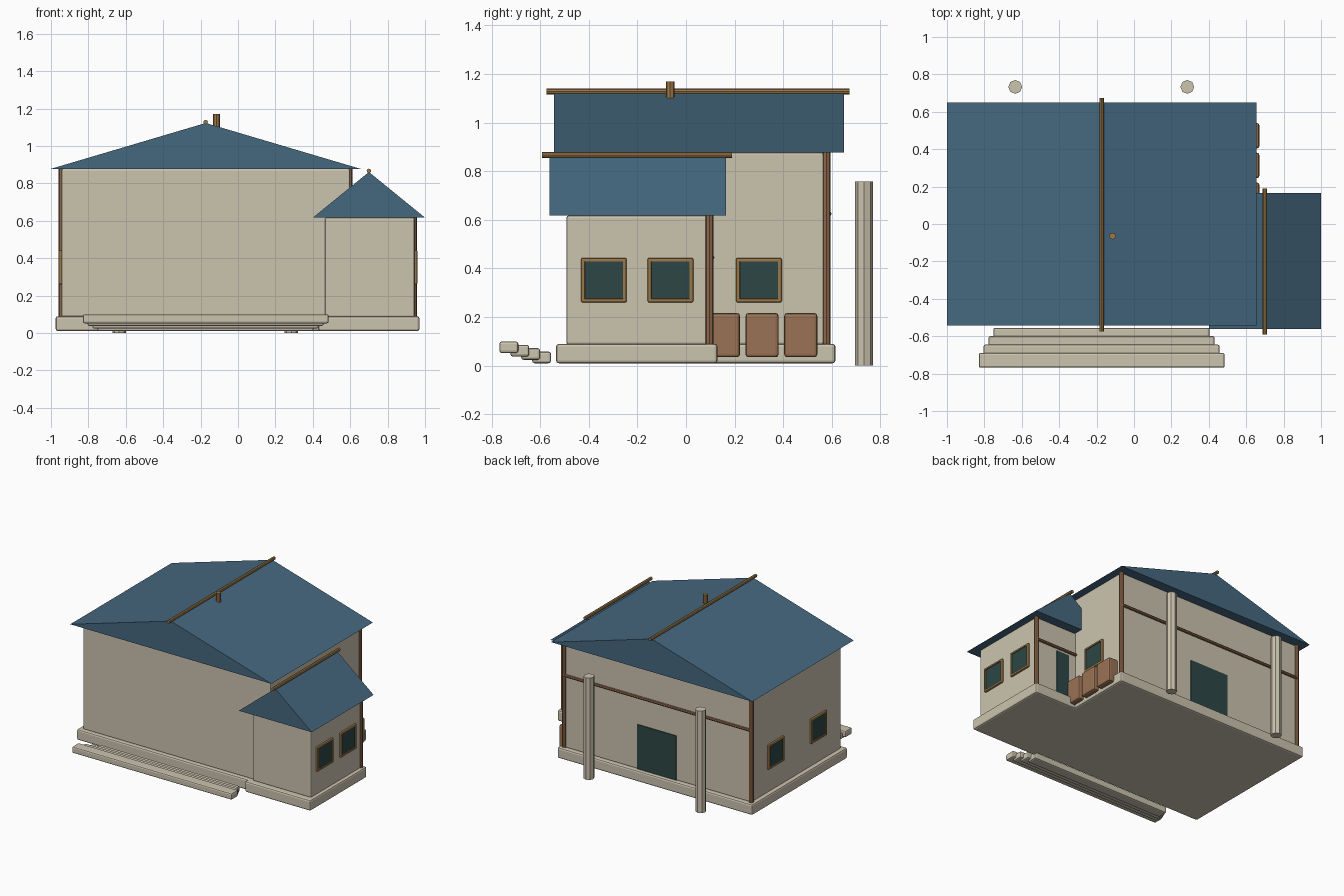
import bpy
import bmesh
from mathutils import Matrix, Vector

old = bpy.data.objects.get("Cube")
if old:
    bpy.data.objects.remove(old)


def material(name, rgb):
    m = bpy.data.materials.new(name)
    m.use_nodes = True
    m.diffuse_color = (*rgb, 1)
    m.node_tree.nodes["Principled BSDF"].inputs["Base Color"].default_value = (*rgb, 1)
    return m


CREAM = material("cream plaster", (0.60, 0.55, 0.43))
BLUE = material("blue roof", (0.06, 0.14, 0.215))
BROWN = material("brown timber", (0.27, 0.14, 0.07))
GOLD = material("golden timber", (0.33, 0.19, 0.065))
CRATE = material("crate wood", (0.32, 0.17, 0.09))
TEAL = material("dark teal", (0.025, 0.062, 0.06))


def finish(bm, name, *mats):
    bmesh.ops.recalc_face_normals(bm, faces=bm.faces)
    mesh = bpy.data.meshes.new(name)
    bm.to_mesh(mesh)
    bm.free()
    for m in mats:
        mesh.materials.append(m)
    obj = bpy.data.objects.new(name, mesh)
    bpy.context.collection.objects.link(obj)
    return obj


def box_bmesh(xs, ys, zs, bevel):
    """Box between pairs of limits, with chamfered edges."""
    bm = bmesh.new()
    bmesh.ops.create_cube(bm, size=1)
    for v in bm.verts:
        v.co = Vector([(a + b) / 2 + c * (b - a) for c, (a, b) in zip(v.co, (xs, ys, zs))])
    if bevel:
        bmesh.ops.bevel(bm, geom=bm.edges[:], offset=bevel, segments=2,
                        profile=0.5, affect='EDGES')
    return bm


def box(name, xs, ys, zs, mat, bevel=0.0):
    return finish(box_bmesh(xs, ys, zs, bevel), name, mat)


def pole(name, start, end, radius, mat):
    """Eight-sided pole between two points."""
    a, b = Vector(start), Vector(end)
    turn = (b - a).to_track_quat('Z', 'Y').to_matrix().to_4x4()
    bm = bmesh.new()
    bmesh.ops.create_cone(bm, cap_ends=True, segments=8, radius1=radius, radius2=radius,
                          depth=(b - a).length,
                          matrix=Matrix.Translation((a + b) / 2) @ turn)
    return finish(bm, name, mat)


def gable_roof(name, xs, ys, eave, ridge):
    """Closed triangular prism with its ridge along y."""
    bm = bmesh.new()
    profile = [(xs[0], eave), (xs[1], eave), (sum(xs) / 2, ridge)]
    face = bm.faces.new([bm.verts.new((x, ys[0], z)) for x, z in profile])
    out = bmesh.ops.extrude_face_region(bm, geom=[face])["geom"]
    moved = [g for g in out if isinstance(g, bmesh.types.BMVert)]
    bmesh.ops.translate(bm, verts=moved, vec=(0, ys[1] - ys[0], 0))
    if not face.is_valid or len(bm.faces) < 5:
        bmesh.ops.holes_fill(bm, edges=bm.edges[:])
    return finish(bm, name, BLUE)


def window(name, wall_x, y, side):
    """Chamfered frame whose outer face is inset and sunk to form the pane."""
    xs = sorted((wall_x - side * 0.012, wall_x + side * 0.014))
    bm = box_bmesh(xs, (y - 0.094, y + 0.094), (0.26, 0.444), 0.007)
    bm.normal_update()
    pane = max(bm.faces, key=lambda f: f.calc_area() if f.normal.x * side > 0.9 else 0)
    bmesh.ops.inset_region(bm, faces=[pane], thickness=0.011, depth=0)
    bmesh.ops.inset_region(bm, faces=[pane], thickness=0.001, depth=-0.006)
    pane.material_index = 1
    return finish(bm, name, GOLD, TEAL)


# Foundations and walls
box("main_base", (-0.975, 0.63), (-0.505, 0.615), (0.01, 0.09), CREAM, 0.012)
box("wing_base", (0.43, 0.97), (-0.535, 0.13), (0.01, 0.09), CREAM, 0.012)
box("main_walls", (-0.945, 0.6), (-0.475, 0.582), (0.085, 0.879), CREAM, 0.01)
box("wing_walls", (0.465, 0.945), (-0.492, 0.1), (0.085, 0.618), CREAM, 0.01)

# Roofs, ridge poles and chimney
gable_roof("main_roof", (-1.0, 0.655), (-0.543, 0.65), 0.878, 1.123)
gable_roof("wing_roof", (0.4, 1.0), (-0.562, 0.165), 0.617, 0.861)
pole("main_ridge_pole", (-0.173, -0.574, 1.128), (-0.173, 0.673, 1.128), 0.012, GOLD)
pole("wing_ridge_pole", (0.7, -0.592, 0.867), (0.7, 0.19, 0.867), 0.012, GOLD)
pole("chimney", (-0.115, -0.065, 1.05), (-0.115, -0.065, 1.17), 0.018, GOLD)

# Corner posts and rails along the back walls
for label, x, y, top in (("main_left", 0.596, 0.578, 0.878),
                         ("main_right", -0.943, 0.578, 0.878),
                         ("wing", 0.94, 0.096, 0.617)):
    pole(label + "_corner_post", (x, y, 0.088), (x, y, top), 0.017, BROWN)
pole("main_back_rail", (-0.943, 0.588, 0.625), (0.596, 0.588, 0.625), 0.011, BROWN)
pole("wing_back_rail", (0.59, 0.106, 0.445), (0.94, 0.106, 0.445), 0.011, BROWN)

# Free-standing columns behind the house
for label, x in (("left", 0.285), ("right", -0.635)):
    pole(label + "_column", (x, 0.733, 0), (x, 0.733, 0.758), 0.037, CREAM)

# Doors
box("main_door", (-0.33, -0.01), (0.57, 0.588), (0.09, 0.42), TEAL)
box("wing_door", (0.66, 0.765), (0.09, 0.106), (0.09, 0.42), TEAL)

# Windows
for i, y in enumerate((-0.338, -0.064)):
    window(f"wing_window_{i + 1}", 0.945, y, 1)
window("main_left_window", 0.6, 0.3, 1)
for i, y in enumerate((0.3, -0.2)):
    window(f"main_right_window_{i + 1}", -0.945, y, -1)

# Crates beside the left wall
for i in range(3):
    y = 0.154 + i * 0.159
    box(f"crate_{i + 1}", (0.56, 0.67), (y - 0.068, y + 0.068), (0.035, 0.217), CRATE, 0.012)

# Front steps, widening outwards
for i in range(4):
    y = -0.555 - i * 0.045
    z = 0.01 + i * 0.014
    box(f"step_{i + 1}", (-0.752 - i * 0.026, 0.404 + i * 0.027),
        (y - 0.078, y), (z, z + 0.048), CREAM, 0.01)
